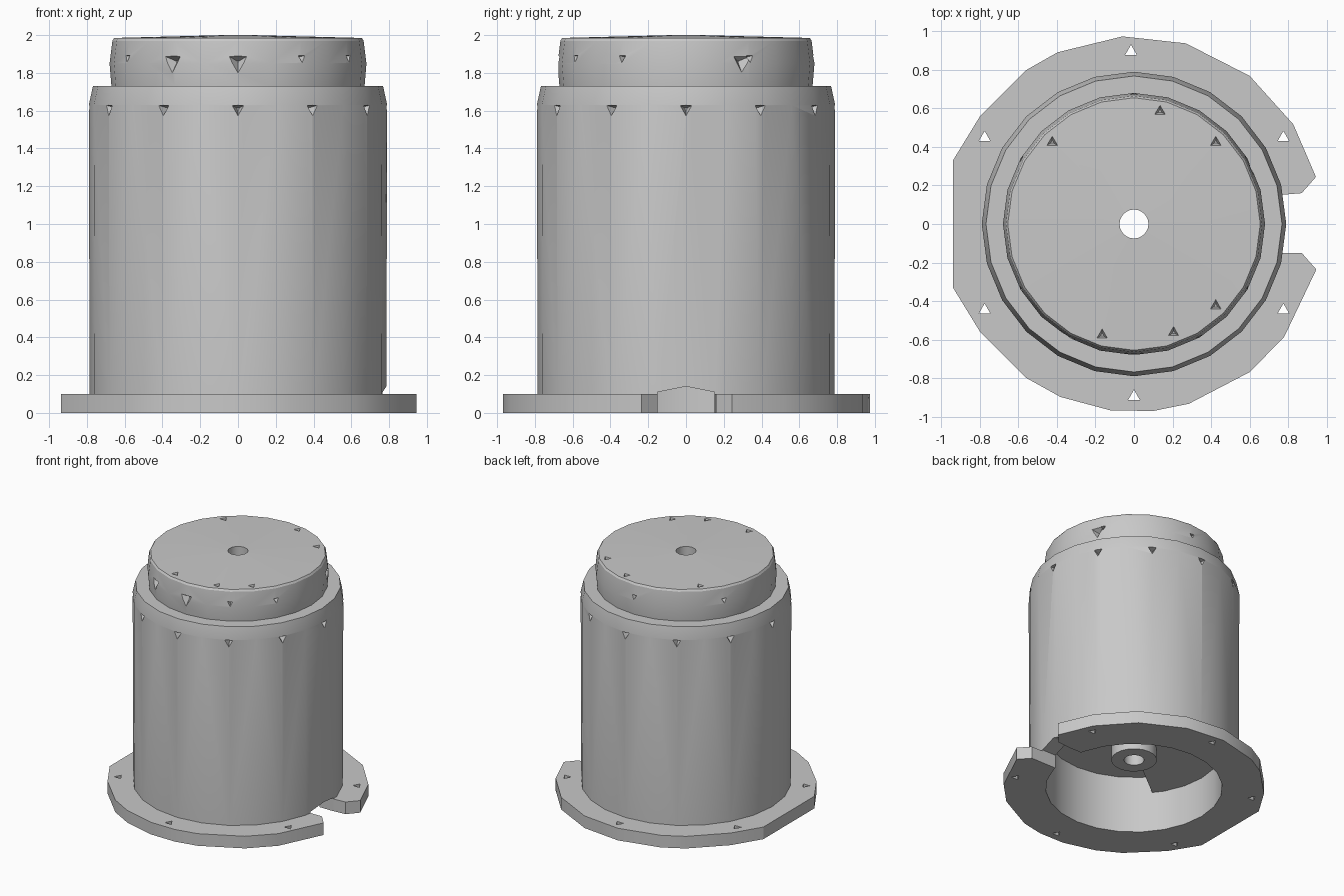
import bpy, bmesh, math
from mathutils import Vector, Matrix

cube = bpy.data.objects.get("Cube")
if cube:
    bpy.data.objects.remove(cube, do_unlink=True)

grey = bpy.data.materials.new("plain grey")
grey.use_nodes = True
grey.diffuse_color = (0.58, 0.58, 0.58, 1)
grey.node_tree.nodes["Principled BSDF"].inputs["Base Color"].default_value = (0.58, 0.58, 0.58, 1)


def make_object(name, bm):
    bmesh.ops.recalc_face_normals(bm, faces=bm.faces)
    mesh = bpy.data.meshes.new(name)
    bm.to_mesh(mesh)
    bm.free()
    mesh.materials.append(grey)
    obj = bpy.data.objects.new(name, mesh)
    bpy.context.collection.objects.link(obj)
    return obj


def polar(r, deg, z=0.0):
    a = math.radians(deg)
    return Vector((r * math.cos(a), r * math.sin(a), z))


def lathe(name, profile, steps):
    bm = bmesh.new()
    verts = [bm.verts.new((r, 0, z)) for r, z in profile]
    edges = [bm.edges.new((verts[i - 1], verts[i])) for i in range(len(verts))]
    bmesh.ops.spin(bm, geom=verts + edges, axis=(0, 0, 1), cent=(0, 0, 0),
                   steps=steps, angle=math.tau, use_duplicate=False)
    bmesh.ops.remove_doubles(bm, verts=bm.verts, dist=1e-4)
    return make_object(name, bm)


def prism(bm, points, offset):
    face = bm.faces.new([bm.verts.new(p) for p in points])
    top = bmesh.ops.extrude_face_region(bm, geom=[face])["geom"]
    bmesh.ops.translate(bm, vec=offset, verts=[v for v in top if isinstance(v, bmesh.types.BMVert)])


def pit(bm, place, direction, size, depth, taper=0.3):
    """Three-sided pit sunk to the given depth at a point on the surface."""
    turn = direction.to_track_quat('Z', 'Y').to_matrix().to_4x4()
    spin = Matrix.Rotation(math.pi, 4, 'Z')
    bmesh.ops.create_cone(bm, segments=3, radius1=size * taper, radius2=size * (2 - taper),
                          depth=2 * depth, cap_ends=True,
                          matrix=Matrix.Translation(place) @ turn @ spin)


def cut(obj, bm):
    cutter = make_object("cutter", bm)
    cutter.hide_render = True
    mod = obj.modifiers.new("cut", 'BOOLEAN')
    mod.operation = 'DIFFERENCE'
    mod.solver = 'EXACT'
    mod.object = cutter
    bpy.context.view_layer.objects.active = obj
    bpy.ops.object.modifier_apply(modifier=mod.name)
    bpy.data.objects.remove(cutter, do_unlink=True)


# Turned body: skirt, shoulder, neck, centre bore, hub and lower cavity
body = lathe("body", [(0.66, 0), (0.785, 0), (0.79, 1.63), (0.768, 1.73), (0.67, 1.73),
                      (0.68, 1.85), (0.665, 1.97), (0.655, 1.985), (0.075, 2.0), (0.075, 0.24),
                      (0.17, 0.24), (0.17, 0.47), (0.66, 0.47)], 24)

# Pits round the shoulder, neck and top
up = Vector((0, 0, 1))
pits = bmesh.new()
for i in range(12):
    pit(pits, polar(0.785, 30 * i, 1.61), polar(1, 30 * i), 0.035, 0.05)
for angle in (30, 150, 210, 300, 330, 90):
    pit(pits, polar(0.67, angle, 1.88), polar(1, angle), 0.022, 0.04)
for angle in (45, 77, 135, 254, 290, 315):
    pit(pits, polar(0.6, angle, 1.992), up, 0.035, 0.04)
cut(body, pits)

# Larger chips in the neck
chips = bmesh.new()
for angle in (26, 239, 270):
    pit(chips, polar(0.68, angle, 1.86), polar(1, angle), 0.065, 0.05, 0.1)
cut(body, chips)

# Gabled slot through the skirt wall
slot = bmesh.new()
prism(slot, [(0.5, -0.15, -0.1), (0.5, 0.15, -0.1), (0.5, 0.15, 0.11),
             (0.5, 0, 0.14), (0.5, -0.15, 0.11)], (0.5, 0, 0))
cut(body, slot)

# Base flange with the gap on its side
corners = [14.5, 32, 52, 74, 93.5, 114, 125, 145, 160.5, 199.5, 215, 235, 247,
           263, 276, 287, 308, 323, 346]
outline = [(0.75, 0.15, 0), (0.87, 0.16, 0)]
outline += [polar(0.995 if 150 < a < 210 else 0.975, a) for a in corners]
outline += [(0.87, -0.15, 0), (0.75, -0.15, 0)]
outline += [polar(0.74, -a) for a in range(15, 346, 15)]
bm = bmesh.new()
prism(bm, outline, (0, 0, 0.1))
flange = make_object("base_flange", bm)

# Triangular fixing holes through the flange
holes = bmesh.new()
for angle in (30, 91, 150, 210, 270, 330):
    pit(holes, polar(0.895, angle, 0.05), up, 0.035, 0.1, 1.0)
cut(flange, holes)

# Lower step in the cavity ceiling
bm = bmesh.new()
sweep = range(98, 219, 15)
prism(bm, [polar(0.67, a, 0.33) for a in sweep] + [polar(0.15, a, 0.33) for a in reversed(sweep)],
      (0, 0, 0.16))
ceiling_step = make_object("ceiling_step", bm)

# Smooth walls with sharp edges
for obj in (body, flange, ceiling_step):
    bpy.ops.object.select_all(action='DESELECT')
    obj.select_set(True)
    bpy.context.view_layer.objects.active = obj
    bpy.ops.object.shade_smooth_by_angle(angle=math.radians(22))
